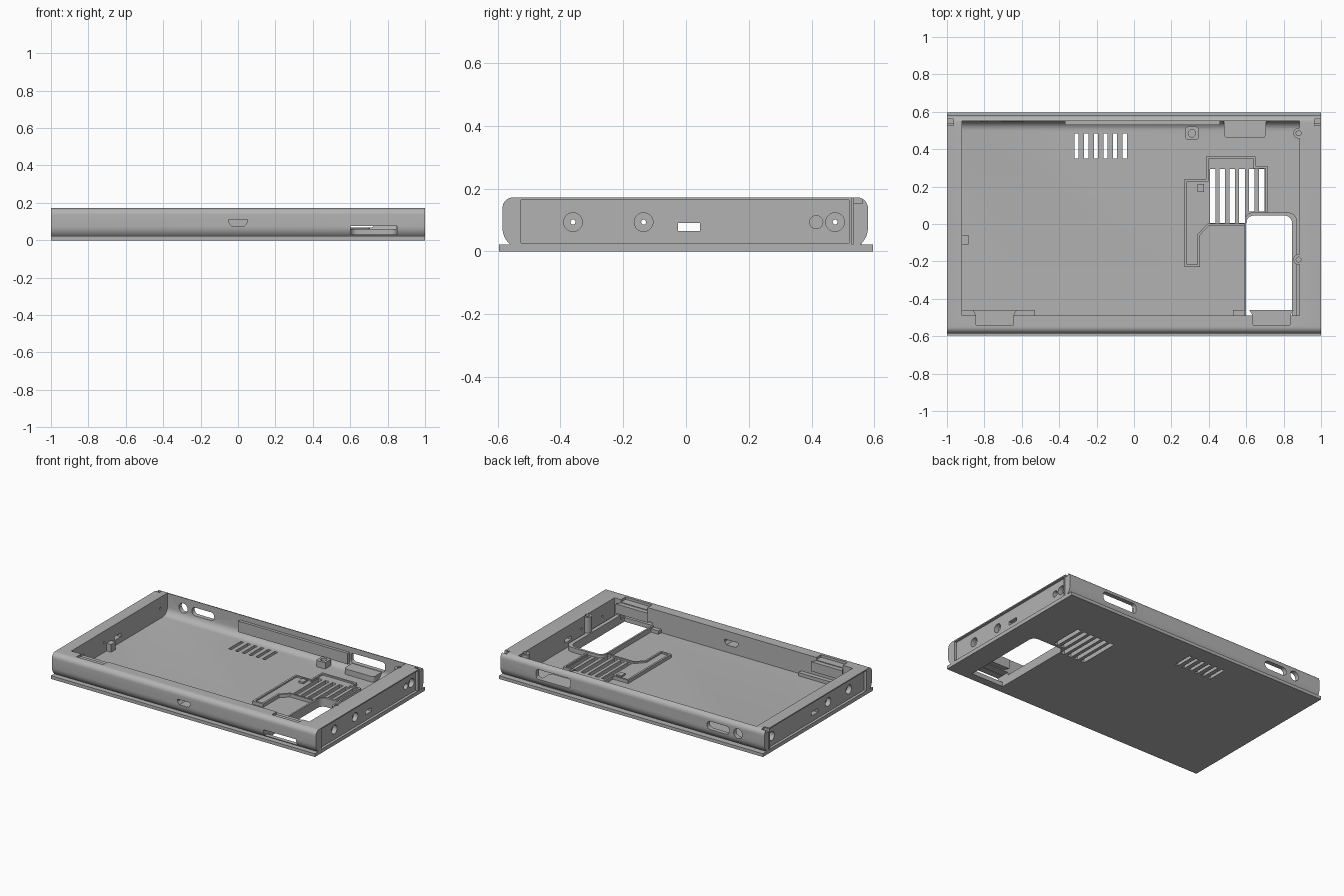
import bpy, bmesh, math
from mathutils import Vector

old = bpy.data.objects.get("Cube")
if old:
    bpy.data.objects.remove(old)

grey = bpy.data.materials.new("plain grey")
grey.use_nodes = True
colour = (0.45, 0.45, 0.45, 1)
grey.diffuse_color = colour
grey.node_tree.nodes["Principled BSDF"].inputs["Base Color"].default_value = colour


def prism(name, pts, axis, a, b):
    """Extrude a 2D outline from a to b along one axis."""
    place = {"x": lambda p, t: (t, p[0], p[1]),
             "y": lambda p, t: (p[0], t, p[1]),
             "z": lambda p, t: (p[0], p[1], t)}[axis]
    bm = bmesh.new()
    low = [bm.verts.new(place(p, a)) for p in pts]
    high = [bm.verts.new(place(p, b)) for p in pts]
    bm.faces.new(low)
    bm.faces.new(high)
    n = len(pts)
    for i in range(n):
        j = (i + 1) % n
        bm.faces.new((low[i], low[j], high[j], high[i]))
    bmesh.ops.recalc_face_normals(bm, faces=bm.faces)
    mesh = bpy.data.meshes.new(name)
    bm.to_mesh(mesh)
    bm.free()
    mesh.materials.append(grey)
    obj = bpy.data.objects.new(name, mesh)
    bpy.context.collection.objects.link(obj)
    return obj


def rounded(x0, x1, y0, y1, radii, steps=6):
    """Rectangle with radii for lower-left, lower-right, upper-right, upper-left."""
    pts = []
    corners = [(x0, y0, 1, 1), (x1, y0, -1, 1), (x1, y1, -1, -1), (x0, y1, 1, -1)]
    for k, ((cx, cy, sx, sy), r) in enumerate(zip(corners, radii)):
        if r == 0:
            pts.append((cx, cy))
            continue
        for i in range(steps + 1):
            t = math.pi + (k + i / steps) * math.pi / 2
            pts.append((cx + sx * r + r * math.cos(t), cy + sy * r + r * math.sin(t)))
    return pts


def rect(x0, x1, y0, y1):
    return rounded(x0, x1, y0, y1, (0, 0, 0, 0))


def circle(cx, cy, r, n=20):
    return [(cx + r * math.cos(2 * math.pi * i / n),
             cy + r * math.sin(2 * math.pi * i / n)) for i in range(n)]


# Outer shell with rounded long edges
case = prism("case_shell", rounded(-0.585, 0.58, 0.005, 0.172, (0.07, 0.07, 0.035, 0.035), 8),
             "x", -1, 1)


def combine(op, pts, axis, a, b):
    """Add or cut a prism and bake the result into the case."""
    tool = prism("helper", pts, axis, a, b)
    tool.hide_render = True
    mod = case.modifiers.new("combine", "BOOLEAN")
    mod.operation = op
    mod.solver = "EXACT"
    mod.object = tool
    graph = bpy.context.evaluated_depsgraph_get()
    mesh = bpy.data.meshes.new_from_object(case.evaluated_get(graph))
    case.modifiers.clear()
    case.data = mesh
    bpy.data.objects.remove(tool)


def add(*args):
    combine("UNION", *args)


def cut(*args):
    combine("DIFFERENCE", *args)


# Base plate and open tray
add(rect(-1, 1, -0.596, 0.596), "z", 0, 0.022)
cut(rounded(-0.49, 0.55, 0.027, 0.3, (0, 0.05, 0, 0)), "x", -0.92, 0.885)

# Raised duct frame around the fan vents
duct = [(0.27, 0.24), (0.385, 0.24), (0.385, 0.36), (0.65, 0.36), (0.65, 0.31), (0.715, 0.31),
        (0.715, -0.01), (0.40, -0.01), (0.352, -0.06), (0.352, -0.23), (0.27, -0.23)]
add(duct, "z", 0.015, 0.05)
inner_duct = [(0.283, 0.228), (0.398, 0.228), (0.398, 0.347), (0.638, 0.347), (0.638, 0.297),
              (0.703, 0.297), (0.703, 0.002), (0.393, 0.002), (0.339, -0.055),
              (0.339, -0.217), (0.283, -0.217)]
cut(inner_duct, "z", 0.04, 0.1)
add(rect(0.34, 0.375, 0.17, 0.215), "z", 0.02, 0.052)

# Rim around the bottom window
add(rounded(0.588, 0.872, -0.5, 0.062, (0, 0, 0.05, 0.05)), "z", 0.015, 0.06)

# Low ledges beside the front wall
add(rect(-0.93, -0.53, -0.52, -0.46), "z", 0.015, 0.05)
add(rect(0.53, 0.595, -0.52, -0.461), "z", 0.015, 0.05)

# Window, joined to the slot in the front wall
cut(rounded(0.6, 0.845, -0.54, 0.045, (0, 0, 0.04, 0.04)), "z", -0.1, 0.078)
cut(rect(0.602, 0.85, 0.03, 0.076), "y", -0.7, -0.5)

# Latch tabs sunk into the front rim
for x in (-0.745, 0.735):
    cut(rect(x - 0.1, x + 0.1, -0.54, -0.45), "z", 0.155, 0.3)
    add([(x - 0.1, -0.545), (x + 0.1, -0.545), (x + 0.1, -0.49),
         (x + 0.12, -0.459), (x - 0.12, -0.459), (x - 0.1, -0.49)], "z", 0.085, 0.15)

# Back wall rail, connector seat and screw bosses
add(rect(-0.37, 0.46, 0.06, 0.135), "y", 0.53, 0.565)
add(rounded(0.48, 0.705, 0.46, 0.56, (0.02, 0.02, 0, 0)), "z", 0.015, 0.065)
add(rounded(0.275, 0.345, 0.45, 0.52, (0.012,) * 4, 3), "z", 0.015, 0.07)
cut(circle(0.31, 0.485, 0.02), "z", 0.04, 0.2)
for y in (0.485, -0.19):
    add(circle(0.88, y, 0.028), "z", 0.015, 0.166)
    cut(circle(0.88, y, 0.013), "z", 0.08, 0.3)
add(rect(-0.94, -0.885, -0.11, -0.06), "z", 0.015, 0.08)

# Vent slots through the floor
for i in range(6):
    x = -0.307 + i * 0.0515
    cut(rect(x - 0.011, x + 0.011, 0.35, 0.485), "z", -0.1, 0.1)
    x = 0.42 + i * 0.0525
    start = 0.005 if x < 0.585 else 0.066
    cut(rect(x - 0.015, x + 0.015, start, 0.293), "z", -0.1, 0.1)

# Front port
cut([(-0.035, 0.077), (0.035, 0.077), (0.05, 0.095), (0.05, 0.112),
     (-0.05, 0.112), (-0.05, 0.095)], "y", -0.7, -0.45)

# Back wall openings: round jack, long slot, large connector window
cut(circle(-0.8, 0.1, 0.033), "y", 0.5, 0.7)
cut(rounded(-0.735, -0.565, 0.072, 0.128, (0.027,) * 4), "y", 0.5, 0.7)
cut(rounded(0.47, 0.73, 0.068, 0.135, (0.02,) * 4), "y", 0.5, 0.7)

# Recessed end panels with screw holes and a small slot
for s in (-1, 1):
    cut(rect(-0.525, 0.52, 0.026, 0.164), "x", s * 0.982, s * 1.1)
    cut(rect(0.535, 0.562, 0.152, 0.3), "x", s * 0.965, s * 1.1)
    cut(rect(0.527, 0.534, 0.024, 0.3), "x", s * 0.965, s * 1.1)
    for y in (-0.36, -0.135, 0.475):
        cut(circle(y, 0.093, 0.03), "x", s * 0.95, s * 1.1)
cut(circle(0.415, 0.093, 0.021), "x", 0.95, 1.1)
for y in (-0.36, -0.135, 0.475):
    cut(circle(y, 0.093, 0.008, 10), "x", -1.2, 1.2)
cut(rect(-0.025, 0.045, 0.065, 0.09), "x", -1.2, 1.2)

# Smooth the rounded edges, keep creases sharp
bpy.ops.object.select_all(action="DESELECT")
case.select_set(True)
bpy.context.view_layer.objects.active = case
bpy.ops.object.shade_smooth_by_angle(angle=math.radians(30))
